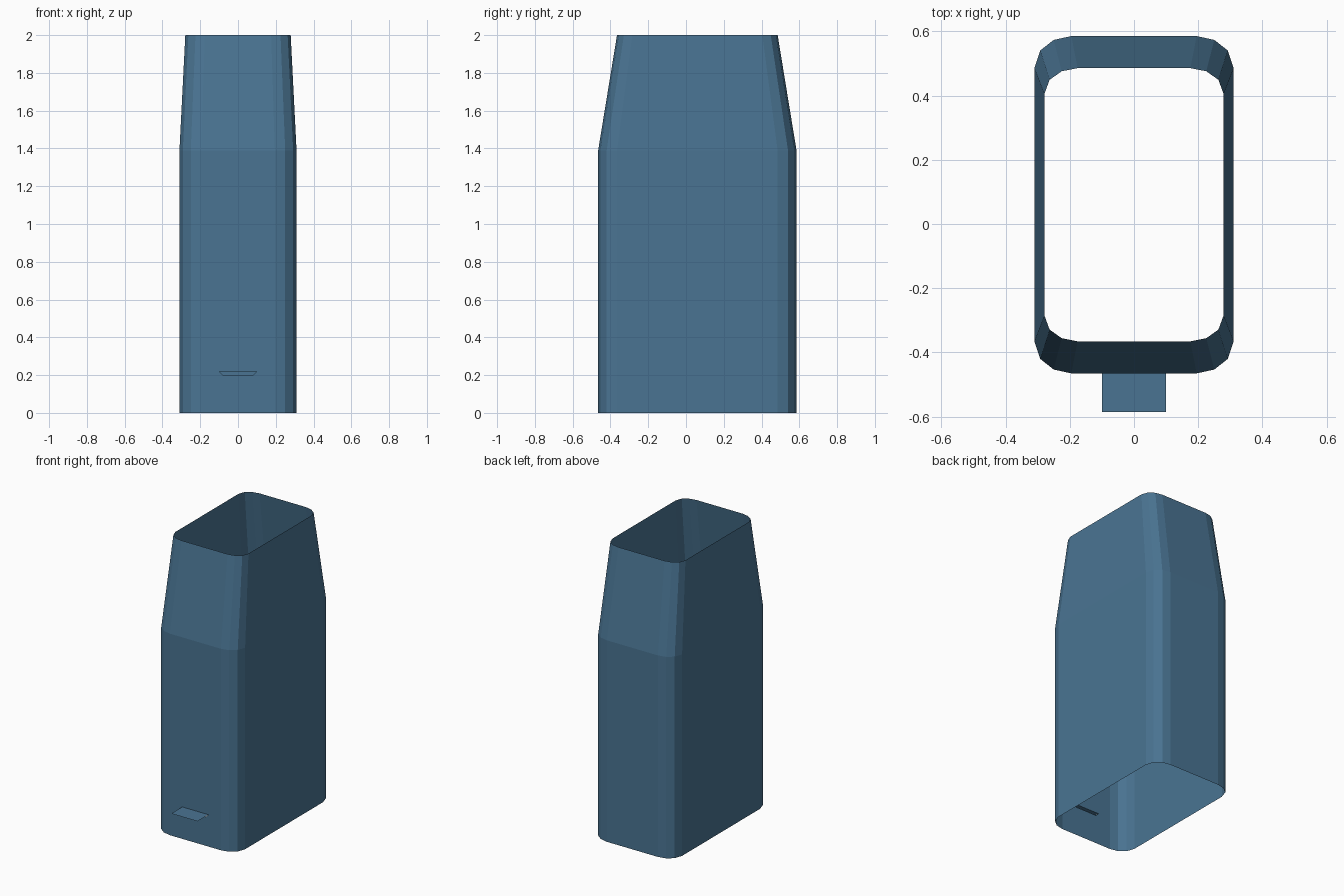
import bpy

if "Cube" in bpy.data.objects:
    bpy.data.objects.remove(bpy.data.objects["Cube"])

steel_blue = bpy.data.materials.new("steel_blue")
steel_blue.diffuse_color = (0.068, 0.175, 0.29, 1)
steel_blue.use_nodes = True
steel_blue.node_tree.nodes["Principled BSDF"].inputs["Base Color"].default_value = steel_blue.diffuse_color

Y_MID = 0.06            # the sleeve sits slightly behind the tab
FRONT = Y_MID - 0.525


def make_object(name, verts, faces):
    mesh = bpy.data.meshes.new(name)
    mesh.from_pydata(verts, [], faces)
    mesh.materials.append(steel_blue)
    mesh.update()
    obj = bpy.data.objects.new(name, mesh)
    bpy.context.collection.objects.link(obj)
    return obj


# Rounded-rectangle outline: one corner, mirrored to the other three
corner = [(0.31, 0.425), (0.292, 0.48), (0.25, 0.513), (0.195, 0.525)]
outline = (corner + [(-x, y) for x, y in reversed(corner)]
           + [(-x, -y) for x, y in corner]
           + [(x, -y) for x, y in reversed(corner)])
n = len(outline)

# Open sleeve: straight lower part, tapered upper part
levels = [(0, 1, 1), (1.39, 1, 1), (2, 0.9, 0.81)]
verts = [(x * sx, Y_MID + y * sy, z) for z, sx, sy in levels for x, y in outline]
FRONT_EDGE = 11         # outline segment running along the front
faces = []
for k in range(2):
    for i in range(n):
        if k == 0 and i == FRONT_EDGE:
            continue
        j = (i + 1) % n
        faces.append((k * n + i, k * n + j, (k + 1) * n + j, (k + 1) * n + i))

# Lower front wall framed around a thin slot
a, b = FRONT_EDGE, FRONT_EDGE + 1
outer = [a, b, b + n, a + n]
h = len(verts)
verts += [(x, FRONT, z) for x, z in
          [(-0.08, 0.2), (0.08, 0.2), (0.1, 0.22), (-0.1, 0.22)]]
for i in range(4):
    j = (i + 1) % 4
    faces.append((outer[i], outer[j], h + j, h + i))
make_object("sleeve", verts, faces)

# Flat tab sticking out from the top of the slot
make_object("slot_tab",
            [(-0.1, -0.585, 0.22), (0.1, -0.585, 0.22),
             (0.1, FRONT, 0.22), (-0.1, FRONT, 0.22)], [(0, 1, 2, 3)])
